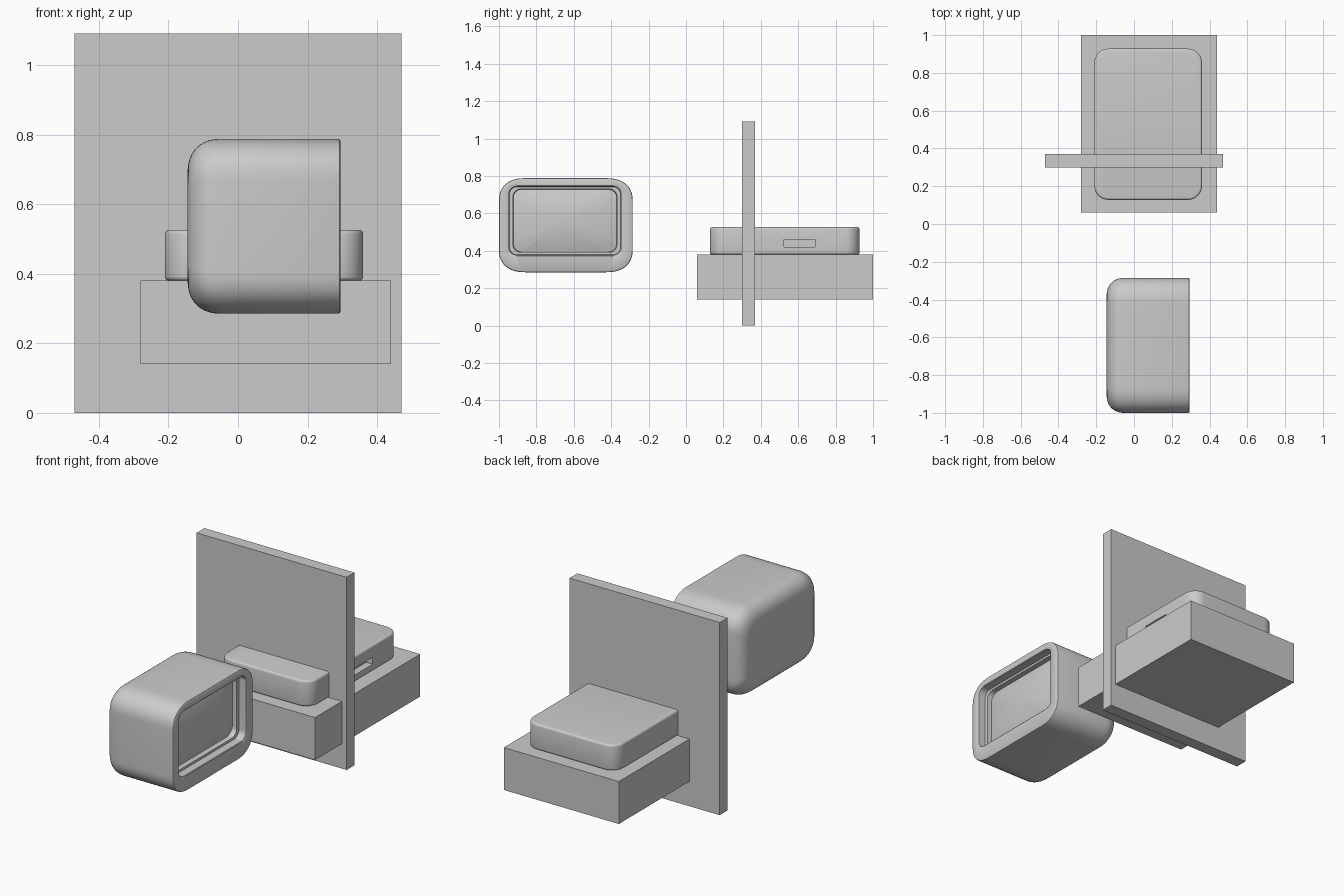
import bpy, bmesh, math

if "Cube" in bpy.data.objects:
    bpy.data.objects.remove(bpy.data.objects["Cube"])


def finish(name, bm, angle=None):
    bmesh.ops.recalc_face_normals(bm, faces=bm.faces)
    me = bpy.data.meshes.new(name)
    bm.to_mesh(me)
    bm.free()
    ob = bpy.data.objects.new(name, me)
    bpy.context.collection.objects.link(ob)
    if angle:
        bpy.ops.object.select_all(action='DESELECT')
        ob.select_set(True)
        bpy.context.view_layer.objects.active = ob
        bpy.ops.object.shade_smooth_by_angle(angle=math.radians(angle))
    return ob


def box(name, lo, hi):
    bm = bmesh.new()
    bmesh.ops.create_cube(bm, size=1)
    for v in bm.verts:
        v.co = [a + (c + 0.5) * (b - a) for a, b, c in zip(lo, hi, v.co)]
    return finish(name, bm)


def outline(u0, u1, v0, v1, ru, rv, n=12, power=2.0):
    """Rounded rectangle with (super)elliptic corners."""
    pts = []
    for q, (su, sv) in enumerate([(1, 1), (-1, 1), (-1, -1), (1, -1)]):
        cu = u1 - ru if su > 0 else u0 + ru
        cv = v1 - rv if sv > 0 else v0 + rv
        for i in range(n + 1):
            a = math.pi / 2 * (q + i / n)
            c, s = abs(math.cos(a)), abs(math.sin(a))
            pts.append((cu + su * ru * c ** (2 / power),
                        cv + sv * rv * s ** (2 / power)))
    return pts


def loft(bm, rings):
    loops = [[bm.verts.new(p) for p in r] for r in rings]
    for a, b in zip(loops, loops[1:]):
        for i in range(len(a)):
            j = (i + 1) % len(a)
            bm.faces.new((a[i], a[j], b[j], b[i]))
    bm.faces.new(loops[0])
    bm.faces.new(loops[-1])


# Upright panel and the plinth running through it
box("wall_panel", (-0.47, 0.30, 0), (0.47, 0.37, 1.09))
box("plinth", (-0.28, 0.06, 0.14), (0.44, 1.0, 0.38))

# Flat rounded console with a thin edge round-over
bm = bmesh.new()
rings = []
e = 0.012
prof = [(e * (1 - math.sin(t)), e * (1 - math.cos(t)))
        for t in [math.pi / 2 * i / 4 for i in range(5)]]
levels = [(d, 0.38 + h) for h, d in prof[::-1]] + [(d, 0.526 - h) for h, d in prof]
levels = sorted(((d, z) for d, z in levels), key=lambda p: p[1])
for d, z in levels:
    ring = outline(-0.21 + d, 0.36 - d, 0.128 + d, 0.928 - d, 0.075 - d, 0.075 - d)
    rings.append([(x, y, z) for x, y in ring])
loft(bm, rings)
console = finish("console_body", bm, 35)

# Slot in the right side of the console
cutter = box("slot_cutter", (0.32, 0.525, 0.42), (0.40, 0.69, 0.46))
cutter.hide_render = True
cutter.hide_set(True)
cut = console.modifiers.new("slot", 'BOOLEAN')
cut.operation = 'DIFFERENCE'
cut.solver = 'EXACT'
cut.object = cutter

# Monitor shell: rounded back, straight sides, recessed front frame
bm = bmesh.new()
Y0, Y1, Z0, Z1 = -1.0, -0.285, 0.285, 0.788
rings = []


def section(x, y0, y1, z0, z1, ry, rz, power=2.0):
    rings.append([(x, y, z) for y, z in outline(y0, y1, z0, z1, ry, rz, 12, power)])


back = 0.10
for i in range(13):
    t = math.pi / 2 * i / 12
    d = back * (1 - math.sin(t) ** 0.85)
    x = -0.145 + back * (1 - math.cos(t) ** 0.85 if i < 12 else 1)
    section(x, Y0 + d, Y1 - d, Z0 + d, Z1 - d, 0.14 - d * 0.6, 0.12 - d * 0.6, 2.3)
for x, d in [(0.286, 0), (0.292, 0.002), (0.295, 0.007)]:
    section(x, Y0 + d, Y1 - d, Z0 + d, Z1 - d, 0.14 - d, 0.12 - d, 2.3)
# frame opening with a stepped lip
section(0.295, -0.952, -0.342, 0.373, 0.748, 0.045, 0.045)
section(0.292, -0.947, -0.347, 0.377, 0.744, 0.042, 0.042)
section(0.250, -0.945, -0.349, 0.379, 0.742, 0.042, 0.042)
section(0.250, -0.925, -0.369, 0.392, 0.730, 0.042, 0.042)
section(0.215, -0.922, -0.372, 0.395, 0.727, 0.042, 0.042)
loft(bm, rings)
finish("monitor_shell", bm, 35)

# Bulging screen glass, as shrinking rings
bm = bmesh.new()
rings = []
cy, cz, hy, hz = -0.647, 0.561, 0.278, 0.169
section(0.205, cy - hy, cy + hy, cz - hz, cz + hz, 0.045, 0.045)
for i in range(12):
    k = 1 - i / 12
    section(0, cy - hy * k, cy + hy * k, cz - hz * k, cz + hz * k,
            0.045 * k, 0.045 * k)
    rings[-1] = [(0.255 - 0.02 * ((y - cy) / hy) ** 2 - 0.02 * ((z - cz) / hz) ** 2, y, z)
                 for _, y, z in rings[-1]]
loft(bm, rings[-13:])
finish("screen_glass", bm, 40)
